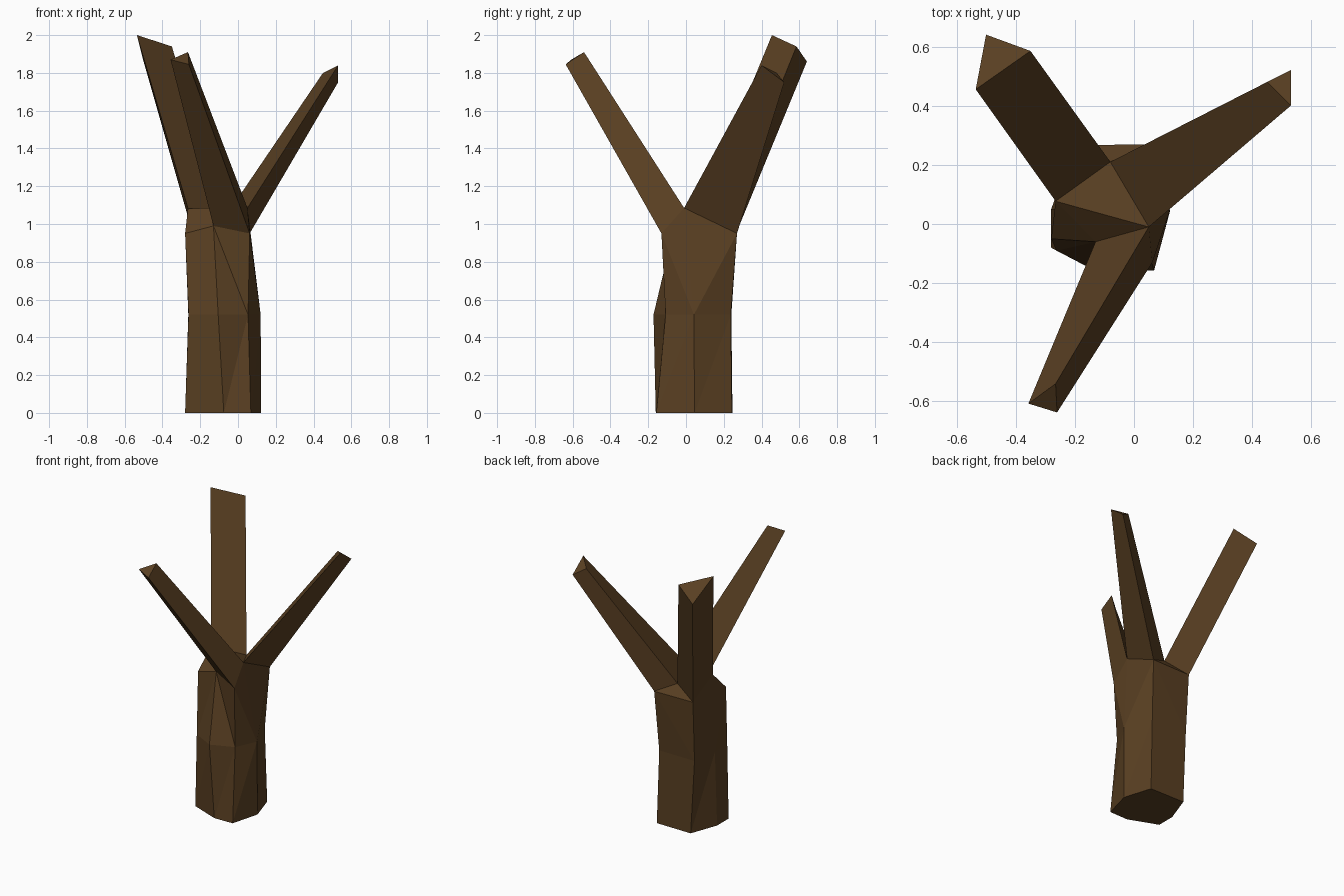
import bpy, bmesh

if "Cube" in bpy.data.objects:
    bpy.data.objects.remove(bpy.data.objects["Cube"])

bm = bmesh.new()


def ring(points, z):
    return [bm.verts.new((x, y, z)) for x, y in points]


def faces(*groups):
    for g in groups:
        bm.faces.new(g)


# Trunk: irregular seven-sided foot and middle rings
foot = ring([(-.28, -.08), (-.075, -.16), (.068, -.157), (.122, .045),
             (.06, .243), (-.209, .246), (-.28, .05)], 0)
mid = ring([(-.262, -.09), (-.105, -.172), (.053, -.108), (.12, .042),
            (.045, .237), (-.235, .24), (-.263, .05)], .52)
bm.faces.new(foot)
for i in range(7):
    j = (i + 1) % 7
    faces((foot[i], foot[j], mid[j]), (foot[i], mid[j], mid[i]))

# Crown: low outer corners and the raised forks between branches
left, front_low, right_low, back_low = ring(
    [(-.28, -.05), (.062, -.13), (.062, .27), (-.24, .265)], .95)
front_left = bm.verts.new((-.13, -.06, .99))
left_top = bm.verts.new((-.265, .077, 1.083))
back_fork = bm.verts.new((-.08, .21, 1.02))
right_fork = bm.verts.new((.05, -.01, 1.085))

faces((mid[0], mid[1], front_left), (mid[0], front_left, left),
      (mid[1], mid[2], front_left), (mid[2], front_low, front_left),
      (mid[2], mid[3], front_low), (mid[3], right_fork, front_low),
      (mid[3], right_low, right_fork), (mid[3], mid[4], right_low),
      (mid[4], mid[5], right_low), (mid[5], back_low, right_low),
      (right_low, back_low, back_fork),
      (mid[5], mid[6], back_low), (mid[6], left_top, back_low),
      (mid[6], left, left_top), (mid[6], mid[0], left),
      (left, front_left, left_top), (left_top, front_left, right_fork),
      (left_top, right_fork, back_fork))


# Branches: three-sided prisms grown out of the crown
def branch(base, tip):
    end = [bm.verts.new(p) for p in tip]
    for i in range(3):
        j = (i + 1) % 3
        bm.faces.new((base[i], base[j], end[j], end[i]))
    bm.faces.new(end)


branch((left_top, back_fork, back_low),
       [(-.535, .455, 2), (-.35, .585, 1.94), (-.5, .64, 1.86)])
branch((right_fork, right_low, back_fork),
       [(.53, .4, 1.84), (.53, .52, 1.75), (.45, .48, 1.8)])
branch((front_left, front_low, right_fork),
       [(-.357, -.607, 1.87), (-.26, -.637, 1.845), (-.265, -.54, 1.91)])

bmesh.ops.recalc_face_normals(bm, faces=bm.faces)
mesh = bpy.data.meshes.new("bare_tree")
bm.to_mesh(mesh)
bm.free()

# Bark colour
bark = bpy.data.materials.new("bark")
bark.diffuse_color = (.1, .05, .016, 1)
bark.use_nodes = True
bark.node_tree.nodes["Principled BSDF"].inputs["Base Color"].default_value = bark.diffuse_color
mesh.materials.append(bark)
tree = bpy.data.objects.new("bare_tree", mesh)
bpy.context.collection.objects.link(tree)
